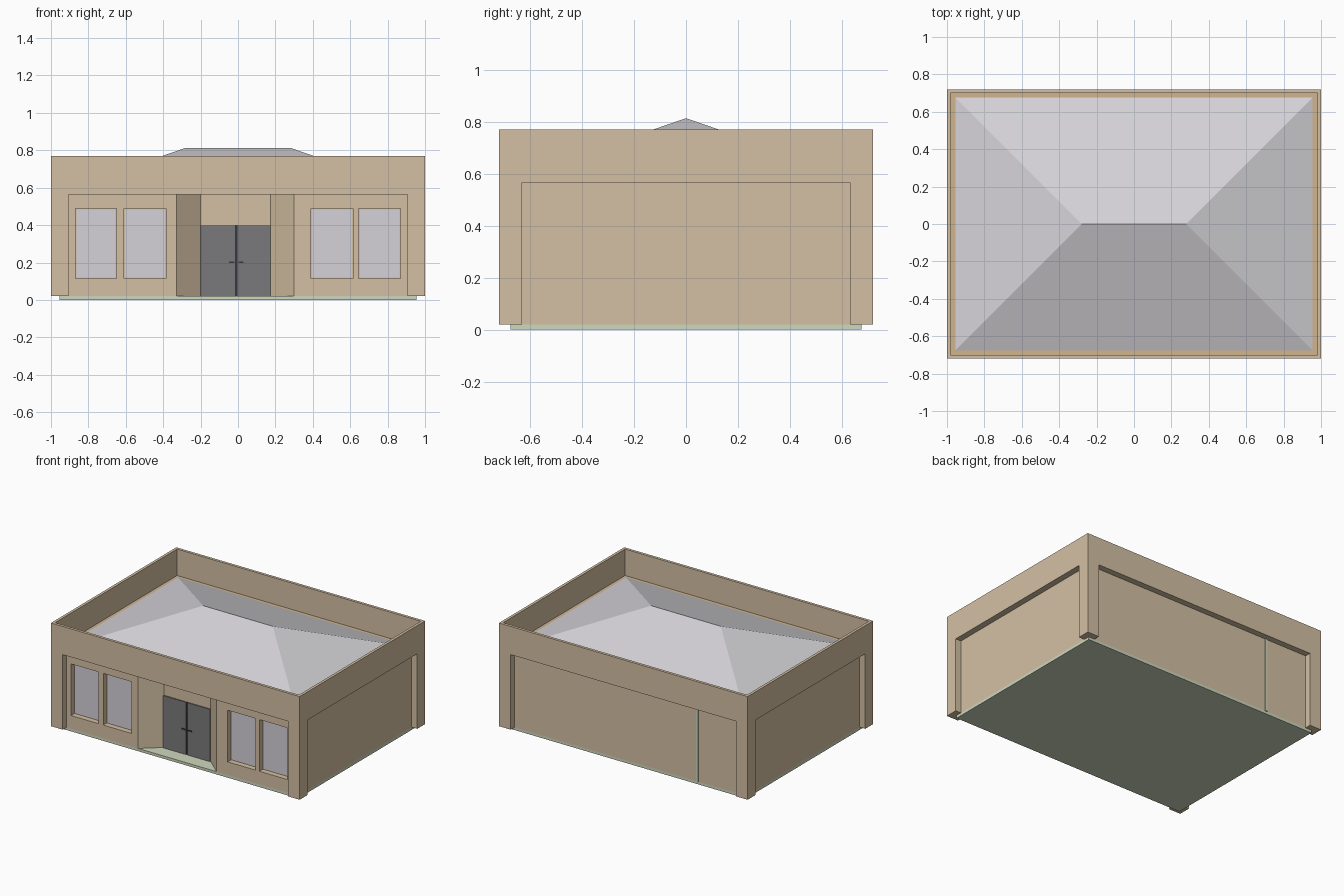
import bpy
import bmesh

cube = bpy.data.objects.get("Cube")
if cube:
    bpy.data.objects.remove(cube, do_unlink=True)


def material(name, rgb):
    m = bpy.data.materials.new(name)
    m.use_nodes = True
    m.diffuse_color = (*rgb, 1)
    m.node_tree.nodes["Principled BSDF"].inputs["Base Color"].default_value = (*rgb, 1)
    return m


TAN = material("tan render", (0.66, 0.53, 0.37))
LEDGE = material("warm ledge tan", (0.63, 0.46, 0.27))
ROOF = material("pale grey roof", (0.67, 0.655, 0.685))
GLASS = material("pale grey glass", (0.66, 0.645, 0.69))
DOOR = material("dark grey door", (0.195, 0.195, 0.2))
DARK = material("charcoal trim", (0.04, 0.04, 0.045))
FLOOR = material("pale green floor", (0.62, 0.68, 0.51))

# Main dimensions
WX, WY = 0.955, 0.675        # recessed wall faces
OX, OY = 1.0, 0.72           # outer faces of pillars and parapet
BASE, BAND, TOP = 0.02, 0.565, 0.77


def finish(name, bm, mat):
    bmesh.ops.recalc_face_normals(bm, faces=bm.faces)
    me = bpy.data.meshes.new(name)
    bm.to_mesh(me)
    bm.free()
    me.materials.append(mat)
    ob = bpy.data.objects.new(name, me)
    bpy.context.collection.objects.link(ob)
    return ob


def prism(bm, outline, z0, z1):
    """Upright prism over a plan outline."""
    low = [bm.verts.new((x, y, z0)) for x, y in outline]
    high = [bm.verts.new((x, y, z1)) for x, y in outline]
    bm.faces.new(low[::-1])
    bm.faces.new(high)
    n = len(low)
    for i in range(n):
        j = (i + 1) % n
        bm.faces.new((low[i], low[j], high[j], high[i]))


def rect(x0, x1, y0, y1):
    return [(x0, y0), (x1, y0), (x1, y1), (x0, y1)]


def box(name, x0, x1, y0, y1, z0, z1, mat):
    bm = bmesh.new()
    prism(bm, rect(x0, x1, y0, y1), z0, z1)
    return finish(name, bm, mat)


def ring(name, ox, oy, ix, iy, z0, z1, mat):
    """Rectangular frame with a hollow middle."""
    bm = bmesh.new()
    loops = [[bm.verts.new((x, y, z)) for x, y in rect(-a, a, -b, b)]
             for a, b, z in ((ox, oy, z0), (ox, oy, z1), (ix, iy, z1), (ix, iy, z0))]
    for k in range(4):
        a, b = loops[k], loops[(k + 1) % 4]
        for i in range(4):
            j = (i + 1) % 4
            bm.faces.new((a[i], a[j], b[j], b[i]))
    return finish(name, bm, mat)


# Floor slab
box("floor_slab", -WX, WX, -WY, WY, 0, BASE, FLOOR)

# Walls with splayed entry and window recesses
walls = box("walls", -WX, WX, -WY, WY, BASE, BAND + 0.002, TAN)
windows = [(-0.87, -0.65), (-0.61, -0.385), (0.39, 0.615), (0.645, 0.87)]
SILL, HEAD, PANE_Y = 0.115, 0.49, -0.635
DOOR_Y = -0.565
bm = bmesh.new()
for x0, x1 in windows:
    prism(bm, rect(x0, x1, -0.8, PANE_Y), SILL, HEAD)
# The entry cutter is splayed up to the wall face, then straight beyond it
prism(bm, [(-0.33, -0.8), (0.30, -0.8), (0.30, -WY), (0.175, DOOR_Y),
           (-0.20, DOOR_Y), (-0.33, -WY)], 0.0, BAND)
cutter = finish("opening_cutter", bm, TAN)
cutter.hide_render = True
mod = walls.modifiers.new("openings", 'BOOLEAN')
mod.operation = 'DIFFERENCE'
mod.solver = 'EXACT'
mod.object = cutter
bpy.context.view_layer.objects.active = walls
bpy.ops.object.modifier_apply(modifier=mod.name)
bpy.data.objects.remove(cutter, do_unlink=True)

# Window panes
for i, (x0, x1) in enumerate(windows):
    box(f"window_pane_{i + 1}", x0 + 0.006, x1 - 0.006, PANE_Y - 0.006, PANE_Y + 0.002,
        SILL + 0.006, HEAD - 0.006, GLASS)

# Double door with dark centre joint and handles
for side, x0, x1 in (("right", -0.20, -0.016), ("left", -0.002, 0.175)):
    box(f"door_{side}", x0, x1, DOOR_Y - 0.008, DOOR_Y + 0.002, BASE, 0.40, DOOR)
box("door_joint", -0.016, -0.002, DOOR_Y - 0.004, DOOR_Y + 0.002, BASE, 0.40, DARK)
for side, x in (("right", -0.034), ("left", 0.016)):
    box(f"door_handle_{side}", x - 0.014, x + 0.014, DOOR_Y - 0.014, DOOR_Y - 0.007,
        0.197, 0.205, DARK)

# Corner pillars
for sx, xname in ((-1, "right"), (1, "left")):
    for sy, yname in ((-1, "front"), (1, "back")):
        xs = sorted((sx * 0.905, sx * OX))
        ys = sorted((sy * 0.63, sy * OY))
        box(f"pillar_{yname}_{xname}", *xs, *ys, BASE, BAND, TAN)

# Parapet band, its soffit and the inner ledge
ring("parapet", OX, OY, 0.98, 0.70, BAND, TOP, TAN)
ring("parapet_soffit", 0.985, 0.705, 0.90, 0.62, BAND, BAND + 0.005, TAN)
box("roof_ledge", -0.982, 0.982, -0.702, 0.702, BAND + 0.005, 0.578, LEDGE)

# Hipped roof
bm = bmesh.new()
eaves = [bm.verts.new((x, y, 0.58)) for x, y in rect(-WX, WX, -WY, WY)]
r0, r1 = (bm.verts.new((x, 0, 0.813)) for x in (-0.28, 0.28))
a, b, c, d = eaves
for f in ((a, b, r1, r0), (b, c, r1), (c, d, r0, r1), (d, a, r0), (d, c, b, a)):
    bm.faces.new(f)
finish("hipped_roof", bm, ROOF)

# Narrow strip on the back wall
box("back_wall_strip", -0.575, -0.557, WY - 0.002, WY + 0.006, BASE, BAND, FLOOR)
